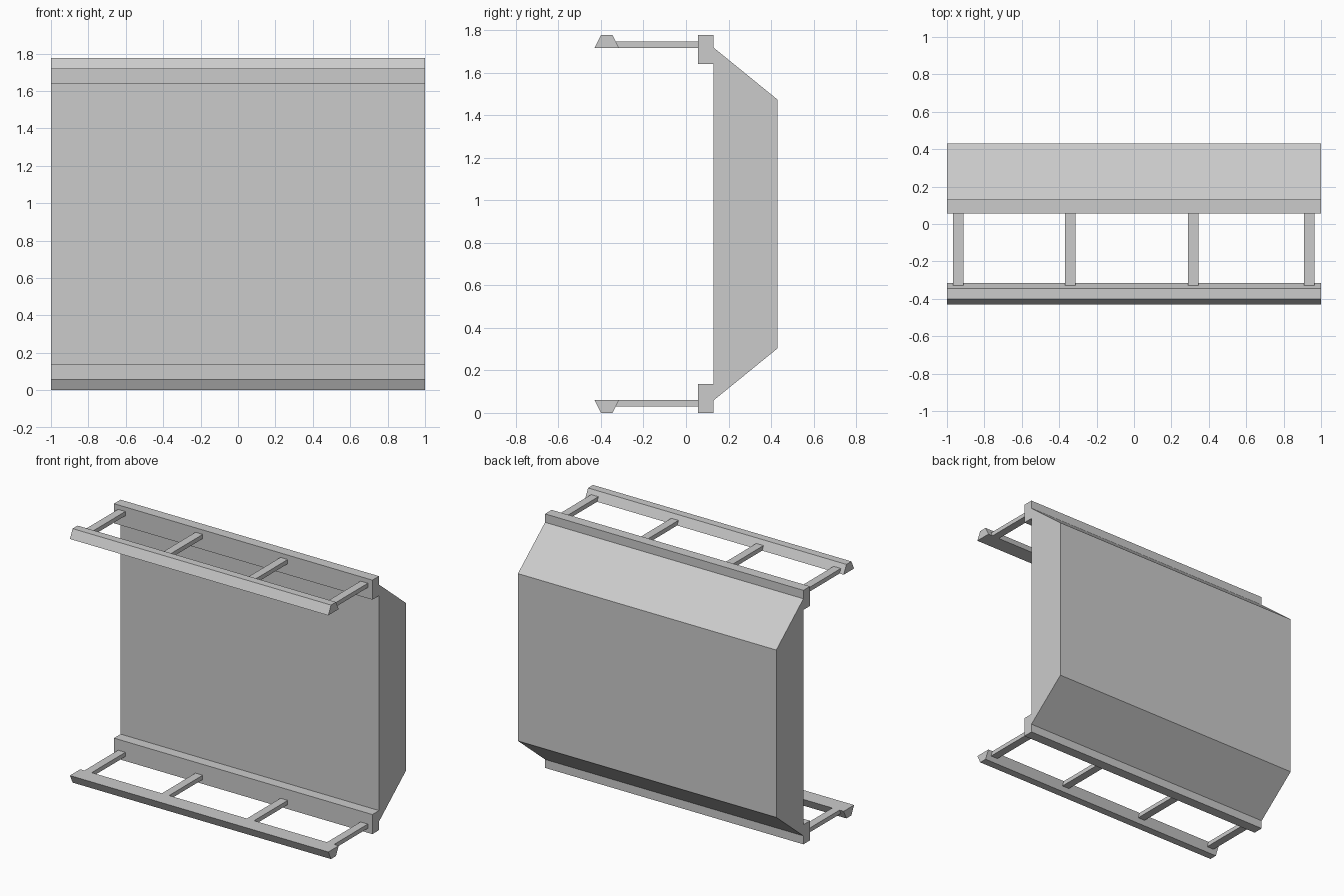
import bpy
import bmesh

if "Cube" in bpy.data.objects:
    bpy.data.objects.remove(bpy.data.objects["Cube"])

HEIGHT = 1.777


def extrude_profile(name, profile, x0, x1):
    """Extrude a (y, z) outline along x into a solid object."""
    bm = bmesh.new()
    face = bm.faces.new([bm.verts.new((x0, y, z)) for y, z in profile])
    ret = bmesh.ops.extrude_face_region(bm, geom=[face])
    verts = [v for v in ret["geom"] if isinstance(v, bmesh.types.BMVert)]
    bmesh.ops.translate(bm, verts=verts, vec=(x1 - x0, 0, 0))
    bmesh.ops.recalc_face_normals(bm, faces=bm.faces)
    mesh = bpy.data.meshes.new(name)
    bm.to_mesh(mesh)
    bm.free()
    obj = bpy.data.objects.new(name, mesh)
    bpy.context.collection.objects.link(obj)
    return obj


def rect(y0, y1, z0, z1):
    return [(y0, z0), (y1, z0), (y1, z1), (y0, z1)]


# Main panel with sloped top and bottom at the back
extrude_profile("panel_body",
                [(0.13, 0.059), (0.43, 0.303), (0.43, HEIGHT - 0.303), (0.13, HEIGHT - 0.059)],
                -1, 1)

# Lower and upper frames are mirror images about mid height
for level in ("lower", "upper"):
    def place(profile):
        return profile if level == "lower" else [(y, HEIGHT - z) for y, z in profile]

    # Rail fixed to the panel
    extrude_profile(level + "_back_rail", place(rect(0.057, 0.13, 0, 0.137)), -1, 1)

    # Tapered front bar
    extrude_profile(level + "_front_bar",
                    place([(-0.43, 0.061), (-0.40, 0), (-0.345, 0), (-0.315, 0.061)]), -1, 1)

    # Struts joining bar and rail
    for i, x in enumerate((-0.94, -0.341, 0.317, 0.937)):
        extrude_profile(f"{level}_strut_{i + 1}",
                        place(rect(-0.33, 0.057, 0.031, 0.061)), x - 0.028, x + 0.028)
